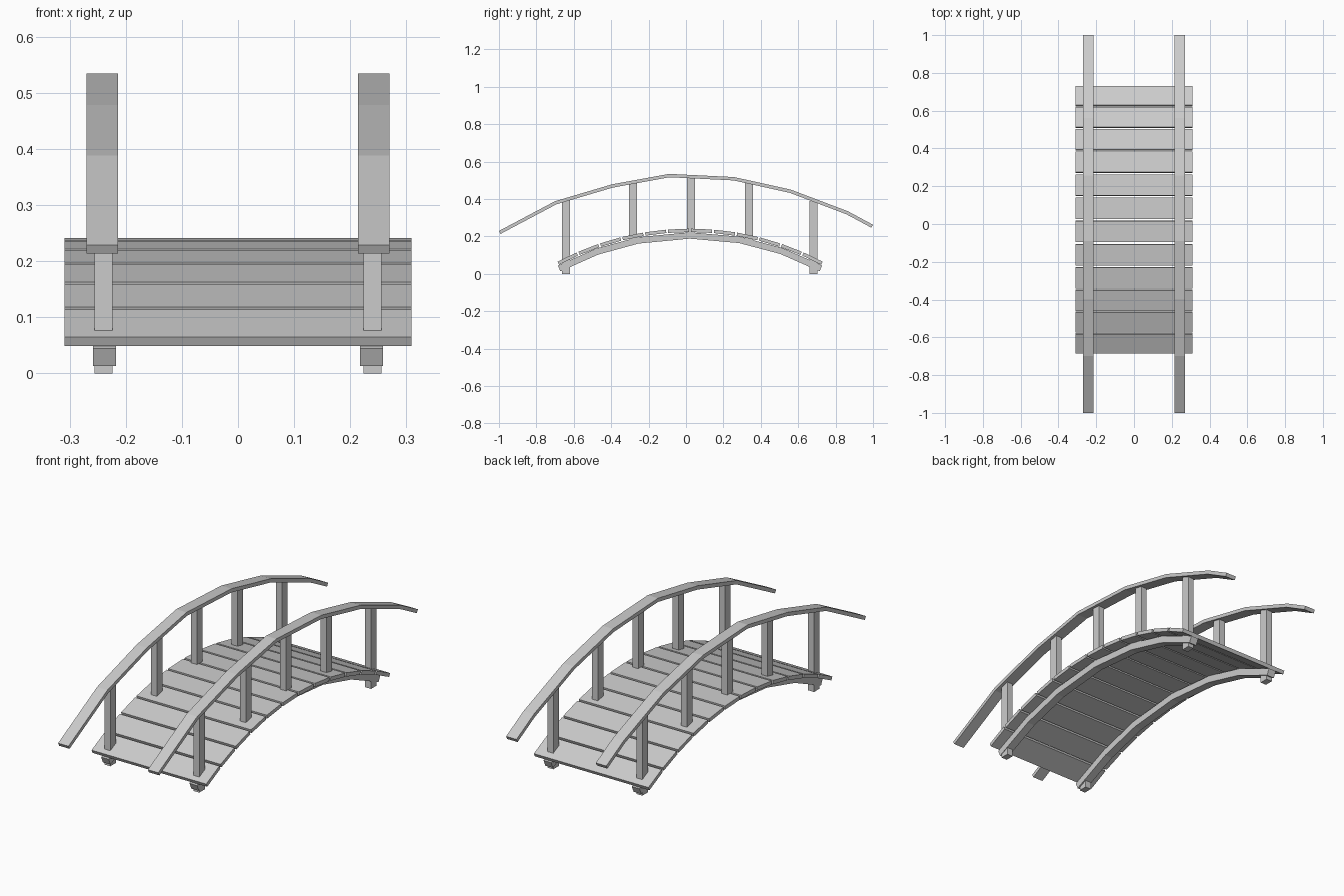
import bpy, bmesh, math
from mathutils import Vector, Matrix

if "Cube" in bpy.data.objects:
    bpy.data.objects.remove(bpy.data.objects["Cube"])

R, Y0, TOP = 1.51, 0.022, 0.24      # deck arc radius, centre and crown height
PLANK_T = 0.018


def arc_z(y, depth=0.0):
    r = R - depth
    return TOP - R + math.sqrt(r * r - (y - Y0) ** 2)


def finish(name, bm):
    bmesh.ops.recalc_face_normals(bm, faces=bm.faces)
    me = bpy.data.meshes.new(name)
    bm.to_mesh(me)
    bm.free()
    ob = bpy.data.objects.new(name, me)
    bpy.context.collection.objects.link(ob)
    return ob


def box(name, centre, size, tilt=0.0):
    bm = bmesh.new()
    m = (Matrix.Translation(centre) @ Matrix.Rotation(tilt, 4, 'X')
         @ Matrix.Diagonal((*size, 1)))
    bmesh.ops.create_cube(bm, size=1, matrix=m)
    return finish(name, bm)


def beam(name, top, thick, x, width):
    """Bent beam: top (y, z) polyline, mitred downwards by thick."""
    pts = [Vector(p) for p in top]
    low = []
    for i, p in enumerate(pts):
        a = (p - pts[i - 1]).normalized() if i else (pts[1] - p).normalized()
        b = (pts[i + 1] - p).normalized() if i < len(pts) - 1 else a
        t = (a + b).normalized()
        low.append(p + Vector((t.y, -t.x)) * thick / t.dot(a))
    bm = bmesh.new()
    rings = [[bm.verts.new((x + s * width / 2, q.x, q.y))
              for s, q in ((-1, p), (1, p), (1, l), (-1, l))]
             for p, l in zip(pts, low)]
    for r, n in zip(rings, rings[1:]):
        for k in range(4):
            bm.faces.new((r[k], r[(k + 1) % 4], n[(k + 1) % 4], n[k]))
    bm.faces.new(rings[0])
    bm.faces.new(rings[-1])
    return finish(name, bm)


# deck planks, tangent to the arc
N, HALF = 12, math.asin(0.713 / R)
step = 2 * HALF / N
for i in range(N):
    a = -HALF + step * (i + 0.5)
    r = R - PLANK_T / 2
    c = (0, Y0 + r * math.sin(a), TOP - R + r * math.cos(a))
    box(f"deck_plank_{i + 1}", c, (0.618, step * R - 0.011, PLANK_T), -a)

rail = [(-1, .229), (-.70, .388), (-.396, .478), (-.09, .534),
        (.257, .517), (.56, .45), (.866, .334), (1, .262)]
stringer = [(y, arc_z(y, PLANK_T)) for y in
            (-.685, -.48, -.26, .02, .29, .515, .728)]


def rail_z(y):
    for (a, za), (b, zb) in zip(rail, rail[1:]):
        if a <= y <= b:
            return za + (zb - za) * (y - a) / (b - a)


posts = [-.642, -.284, .026, .337, .681]
for side, s in (("left", -1), ("right", 1)):
    # curved handrail and supporting stringer
    beam(f"{side}_handrail", rail, 0.018, s * 0.242, 0.056)
    beam(f"{side}_stringer", stringer, 0.034, s * 0.238, 0.041)
    # posts; the end ones reach the ground
    for i, y in enumerate(posts):
        z0 = 0 if i in (0, 4) else arc_z(y) - 0.04
        z1 = rail_z(y) - 0.014
        box(f"{side}_post_{i + 1}", (s * 0.24, y, (z0 + z1) / 2),
            (0.032, 0.043, z1 - z0))
